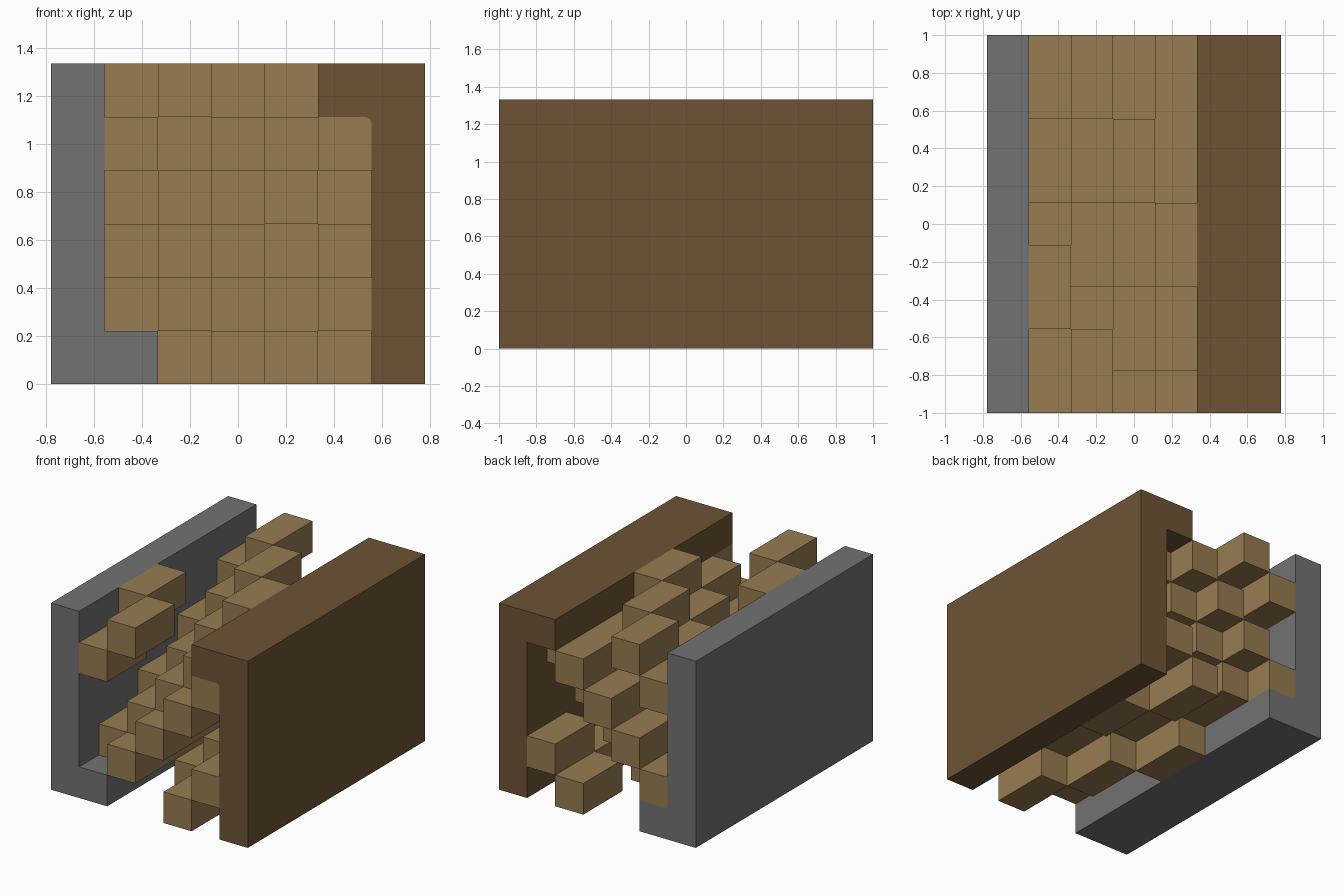
import bpy, bmesh, math

cube = bpy.data.objects.get("Cube")
if cube:
    bpy.data.objects.remove(cube)

CELL = 2 / 9  # the whole model sits on a 7 x 9 x 6 cell grid


def material(name, color):
    m = bpy.data.materials.new(name)
    m.use_nodes = True
    m.diffuse_color = (*color, 1)
    m.node_tree.nodes["Principled BSDF"].inputs["Base Color"].default_value = (*color, 1)
    return m


GREY = material("grey", (0.17, 0.17, 0.17))
BROWN = material("dark_brown", (0.155, 0.088, 0.035))
TAN = material("light_brown", (0.31, 0.2, 0.082))


def prism(name, profile, start, end, mat):
    """Extrude an x-z profile, given in cells, along y."""
    bm = bmesh.new()
    base = [bm.verts.new(((x - 3.5) * CELL, (start - 4.5) * CELL, z * CELL)) for x, z in profile]
    face = bm.faces.new(base)
    extruded = bmesh.ops.extrude_face_region(bm, geom=[face])["geom"]
    moved = [v for v in extruded if isinstance(v, bmesh.types.BMVert)]
    bmesh.ops.translate(bm, verts=moved, vec=(0, (end - start) * CELL, 0))
    bmesh.ops.recalc_face_normals(bm, faces=bm.faces)
    mesh = bpy.data.meshes.new(name)
    bm.to_mesh(mesh)
    bm.free()
    mesh.materials.append(mat)
    obj = bpy.data.objects.new(name, mesh)
    bpy.context.collection.objects.link(obj)
    return obj


def turned(profile):
    """Half turn in the x-z plane: the two halves mirror each other this way."""
    return [(7 - x, 6 - z) for x, z in profile]


# Outer walls: two L-shaped halves facing each other
wall = [(0, 0), (2, 0), (2, 1), (1, 1), (1, 6), (0, 6)]
prism("grey_wall", wall, 0, 9, GREY)
prism("brown_wall", turned(wall), 0, 9, BROWN)

# Rounded inner corner of each wall, with a matching block
R = 0.12
arc = [(1 + R - R * math.cos(a), 1 + R - R * math.sin(a))
       for a in (math.pi / 2 * n / 6 for n in range(7))]
fillet = [(1, 1)] + arc
rounded_block = arc + [(2, 1), (2, 2), (1, 2)]
prism("grey_corner", fillet, 5, 9, GREY)
prism("brown_corner", turned(fillet), 0, 4, BROWN)

# Staggered blocks between the walls
for col in range(1, 6):
    for row in range(6):
        if (col, row) in ((1, 0), (5, 5)):
            continue
        square = [(col, row), (col + 1, row), (col + 1, row + 1), (col, row + 1)]
        first = (2 * row - 2 * col + 1) % 7
        spans = [(first, first + 2)]
        if first == 0:
            spans.append((7, 9))
        elif first == 1:
            spans.append((5, 9))
        elif first == 6:
            spans.append((0, 4))
        for start, end in spans:
            profile = square
            if end - start == 4 and (col, row) == (1, 1):
                profile = rounded_block
            elif end - start == 4 and (col, row) == (5, 4):
                profile = turned(rounded_block)
            prism(f"block_{col}_{row}_{start}", profile, start, end, TAN)
